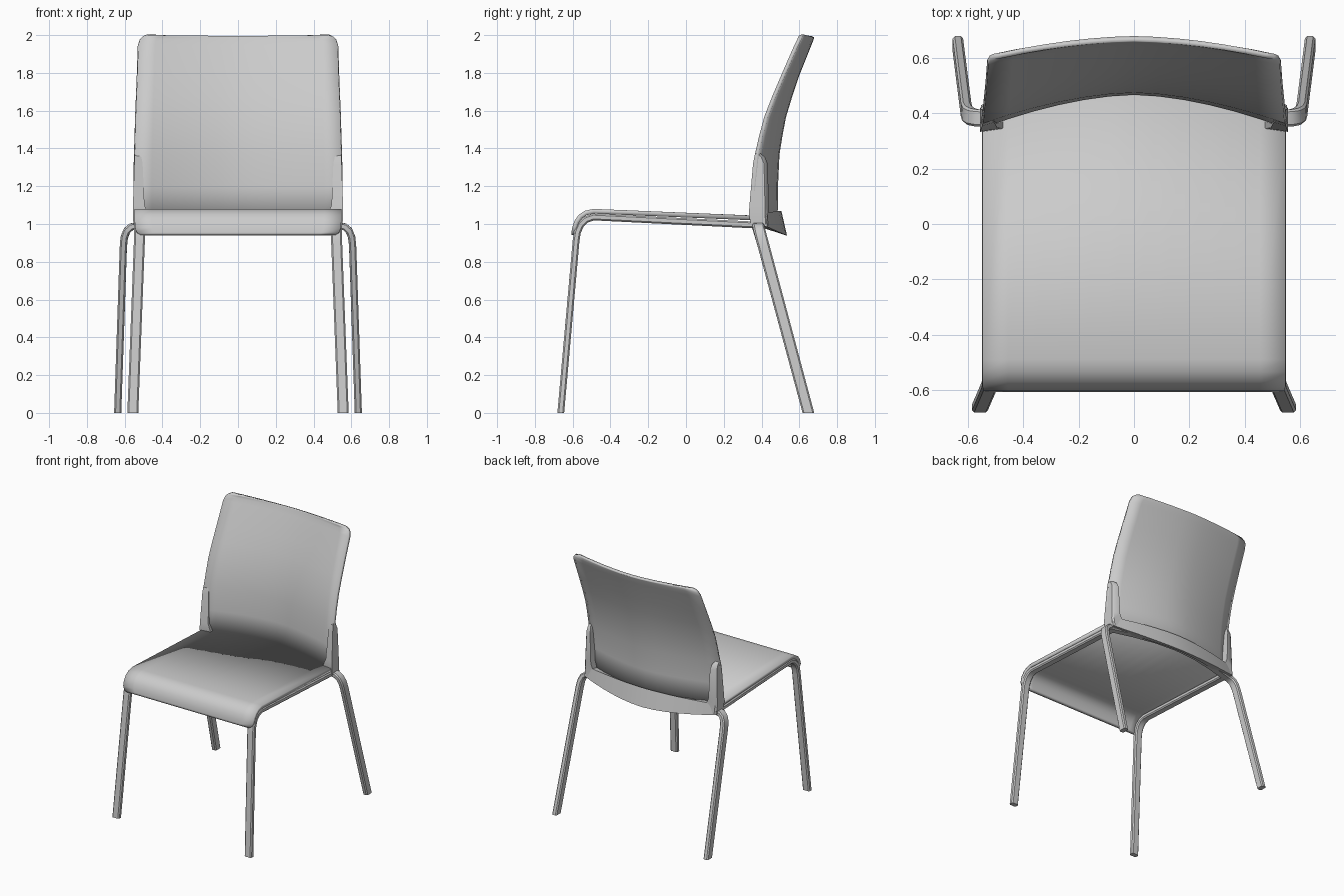
import bpy, bmesh, math
from mathutils import Vector

if "Cube" in bpy.data.objects:
    bpy.data.objects.remove(bpy.data.objects["Cube"])


def loft(name, rings, closed=False, thickness=0.0, angle=35):
    """Skin a list of point rows; closed rows get end caps, open ones thickness."""
    bm = bmesh.new()
    rows = [[bm.verts.new(p) for p in ring] for ring in rings]
    n = len(rows[0])
    for a, b in zip(rows, rows[1:]):
        for j in range(n if closed else n - 1):
            k = (j + 1) % n
            bm.faces.new((a[j], a[k], b[k], b[j]))
    if closed:
        bm.faces.new(rows[0])
        bm.faces.new(rows[-1])
        bmesh.ops.recalc_face_normals(bm, faces=bm.faces)
    me = bpy.data.meshes.new(name)
    bm.to_mesh(me)
    bm.free()
    ob = bpy.data.objects.new(name, me)
    bpy.context.collection.objects.link(ob)
    if thickness:
        mod = ob.modifiers.new("thickness", 'SOLIDIFY')
        mod.thickness, mod.offset = thickness, -1
    bpy.ops.object.select_all(action='DESELECT')
    ob.select_set(True)
    bpy.context.view_layer.objects.active = ob
    bpy.ops.object.shade_smooth_by_angle(angle=math.radians(angle))
    return ob


def tube(name, path, hint, width, height, flat_ends):
    """Sweep a chamfered rectangular bar along a path."""
    pts = [Vector(p) for p in path]
    w, h, c = width / 2, height / 2, 0.008
    section = [(w, h - c), (w - c, h), (c - w, h), (-w, h - c),
               (-w, c - h), (c - w, -h), (w - c, -h), (w, c - h)]
    rings = []
    for i, p in enumerate(pts):
        t = Vector()
        if i > 0:
            t += (p - pts[i - 1]).normalized()
        if i < len(pts) - 1:
            t += (pts[i + 1] - p).normalized()
        if i in flat_ends:
            t = Vector((0, 0, 1 if i == 0 else -1))
        t.normalize()
        h_vec = Vector(hint)
        side = (h_vec - t * h_vec.dot(t)).normalized()
        up = t.cross(side)
        rings.append([p + side * a + up * b for a, b in section])
    return loft(name, rings, closed=True)


def bow(u):
    return 1 - abs(u) ** 1.7


COLS = [-1 + i / 6 for i in range(13)]

# Seat panel: rolled front lip, rear edge follows the bowed back
lip = [(-0.607, 0.942, 0.515), (-0.606, 0.955, 0.535), (-0.603, 0.98, 0.545),
       (-0.59, 1.018, 0.547), (-0.568, 1.048, 0.547), (-0.535, 1.07, 0.547),
       (-0.49, 1.08, 0.547)]
rows = [[(u * w, y, z) for u in COLS] for y, z, w in lip]
rows.append([(u * 0.547, 0.345 + 0.13 * bow(u), 1.045 - 0.005 * bow(u)) for u in COLS])
loft("seat", rows, thickness=0.025)

# Backrest shell: height, half width, edge y, bow depth
shell = [(1.0, .545, .345, .12), (1.2, .548, .347, .12), (1.37, .545, .365, .11),
         (1.47, .542, .388, .103), (1.57, .54, .415, .095), (1.68, .536, .458, .085),
         (1.79, .532, .505, .075), (1.95, .527, .575, .067), (1.98, .518, .59, .064),
         (1.993, .505, .596, .062), (2.0, .475, .60, .061)]
loft("backrest", [[(u * w, y + d * bow(u), z - 0.004 * bow(u) * (z > 1.9)) for u in COLS]
                  for z, w, y, d in shell], thickness=0.02)

# Bracket strip along the bottom of the backrest
side_sec = [(0.345, 1.06), (0.42, 1.06), (0.43, 0.985), (0.345, 0.998)]
mid_sec = [(0.465, 1.035), (0.505, 1.07), (0.535, 0.938), (0.50, 0.95)]
loft("bracket_strip",
     [[(u * 0.553, ys + (ym - ys) * bow(u), zs + (zm - zs) * bow(u))
       for (ys, zs), (ym, zm) in zip(side_sec, mid_sec)] for u in COLS], closed=True)

# Bracket arms up both sides: z, front y, back y, inner x, outer x
arm = [(0.99, .345, .435, .47, .553), (1.05, .333, .43, .475, .557),
       (1.10, .336, .43, .495, .556), (1.32, .355, .425, .505, .549),
       (1.355, .362, .41, .512, .548), (1.375, .366, .385, .525, .546)]
for s, tag in ((-1, "left"), (1, "right")):
    loft("bracket_arm_" + tag,
         [[(s * xo, yf, z), (s * xo, yb - 0.012, z), (s * (xo - 0.012), yb, z),
           (s * xi, yb + 0.008, z), (s * xi, yf + 0.012, z)]
          for z, yf, yb, xi, xo in arm], closed=True)

# Front legs bending back into the side rails
leg = [(.557, -.663, 0), (.522, -.582, .91), (.521, -.575, .955), (.52, -.558, .995),
       (.52, -.53, 1.023), (.52, -.49, 1.037), (.52, .38, .994)]
for s, tag in ((-1, "left"), (1, "right")):
    tube("front_leg_and_rail_" + tag, [(s * x, y, z) for x, y, z in leg],
         (1, 0, 0), 0.058, 0.036, (0,))

# Rear legs joined by a bowed crossbar under the back
half = [(.637, .648, 0), (.607, .412, .88), (.602, .398, .93), (.588, .388, .965),
        (.565, .383, .985), (.53, .383, .992), (.36, .43, .992), (.18, .467, .992)]
path = half + [(0, .48, .992)] + [(-x, y, z) for x, y, z in reversed(half)]
tube("rear_legs_and_crossbar", path, (0, 1, 0), 0.062, 0.038, (0, len(path) - 1))
